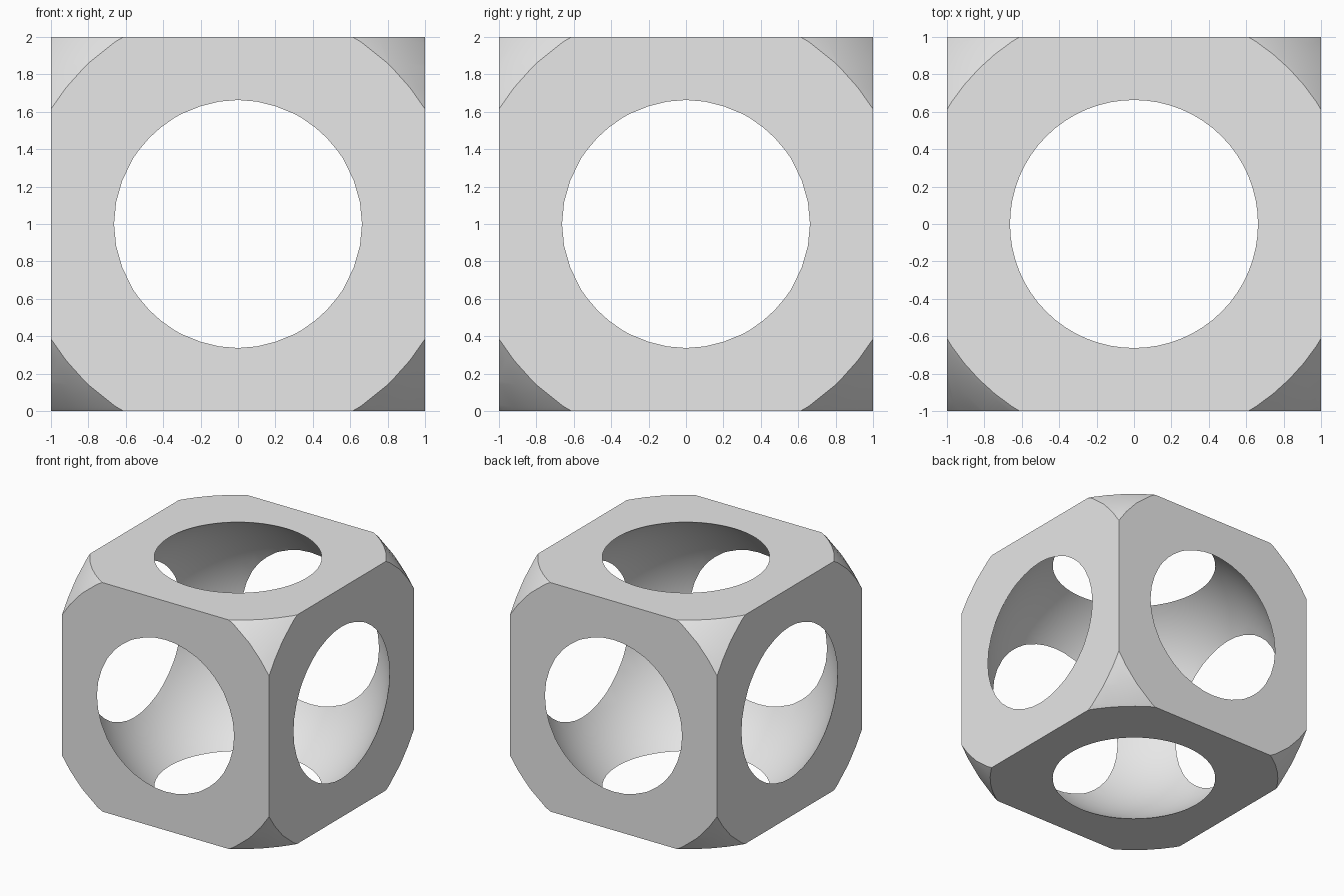
import bpy
from math import radians

default = bpy.data.objects.get("Cube")
if default:
    bpy.data.objects.remove(default, do_unlink=True)

# Single grey material
grey = bpy.data.materials.new("light grey")
grey.use_nodes = True
grey.diffuse_color = (0.8, 0.8, 0.8, 1)
grey.node_tree.nodes["Principled BSDF"].inputs["Base Color"].default_value = (0.8, 0.8, 0.8, 1)

CENTRE = (0, 0, 1)


def ball(name, radius):
    """Sphere used to shape the block."""
    bpy.ops.mesh.primitive_uv_sphere_add(segments=64, ring_count=32, radius=radius, location=CENTRE)
    obj = bpy.context.object
    obj.name = name
    obj.hide_render = True
    obj.data.materials.append(grey)
    return obj


def shape(target, cutter, operation):
    """Apply a boolean and discard the cutter."""
    mod = target.modifiers.new(cutter.name, "BOOLEAN")
    mod.operation = operation
    mod.solver = "EXACT"
    mod.object = cutter
    bpy.ops.object.select_all(action="DESELECT")
    target.select_set(True)
    bpy.context.view_layer.objects.active = target
    bpy.ops.object.modifier_apply(modifier=mod.name)
    bpy.data.objects.remove(cutter, do_unlink=True)


# Cube block
bpy.ops.mesh.primitive_cube_add(size=2, location=CENTRE)
block = bpy.context.object
block.name = "hollow_block"
block.data.materials.append(grey)

# Rounded-off corners, then the spherical hollow that opens every face
shape(block, ball("corner_rounder", 1.543), "INTERSECT")
shape(block, ball("hollow_cutter", 1.2), "DIFFERENCE")

# Smooth curved surfaces, crisp rims
bpy.ops.object.shade_smooth_by_angle(angle=radians(30))
